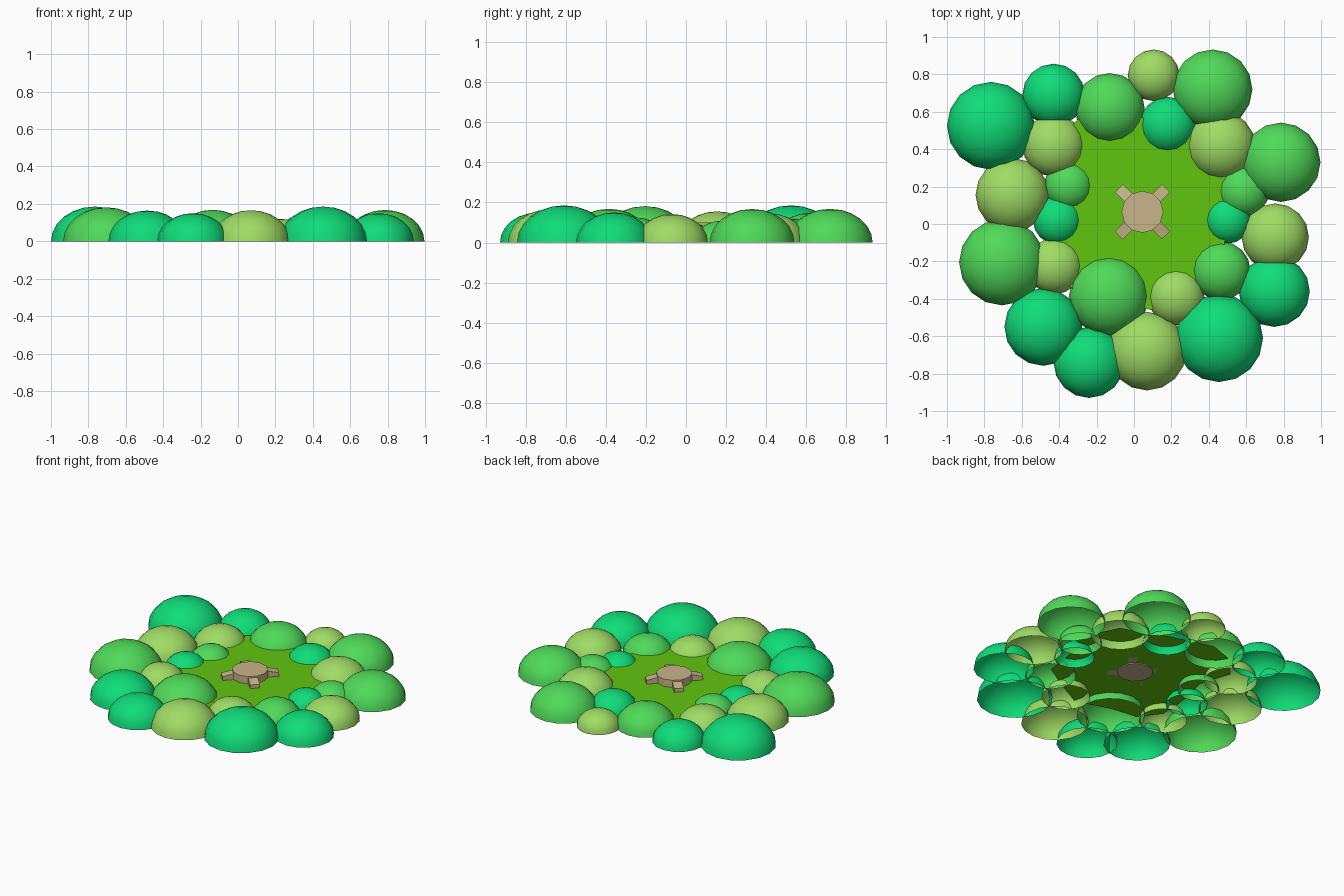
import bpy, bmesh, math
from mathutils import Vector

if "Cube" in bpy.data.objects:
    bpy.data.objects.remove(bpy.data.objects["Cube"])


def material(name, rgb):
    m = bpy.data.materials.new(name)
    m.diffuse_color = (*rgb, 1)
    m.use_nodes = True
    m.node_tree.nodes["Principled BSDF"].inputs["Base Color"].default_value = m.diffuse_color
    return m


TEAL = material("teal_leaf", (0.005, 0.72, 0.19))
GREEN = material("green_leaf", (0.08, 0.70, 0.10))
LIME = material("lime_leaf", (0.35, 0.72, 0.13))
GRASS = material("grass", (0.12, 0.56, 0.005))
WOOD = material("wood", (0.58, 0.46, 0.26))


def finish(name, bm, mat, smooth=False):
    me = bpy.data.meshes.new(name)
    bm.to_mesh(me)
    bm.free()
    for p in me.polygons:
        p.use_smooth = smooth
    me.materials.append(mat)
    ob = bpy.data.objects.new(name, me)
    bpy.context.collection.objects.link(ob)
    return ob


# Bush: flattened open-bottomed half sphere
def bush(name, x, y, r, mat):
    bm = bmesh.new()
    bmesh.ops.create_uvsphere(bm, u_segments=16, v_segments=12, radius=1)
    bmesh.ops.delete(bm, geom=[v for v in bm.verts if v.co.z < -0.01], context='VERTS')
    for v in bm.verts:
        v.co = Vector((x + v.co.x * r, y + v.co.y * r, v.co.z * r * 0.79))
    finish(name, bm, mat, True)


# Bushes as (x, y, radius), grouped by leaf colour
teal = [(-.765, .525, .235), (-.43, .69, .167), (.18, .53, .15), (.50, .02, .125),
        (.75, -.36, .19), (.455, -.61, .235), (-.24, -.74, .19), (-.485, -.55, .208),
        (-.41, .02, .13)]
green = [(-.13, .62, .187), (.42, .72, .213), (.785, .33, .212), (.585, .175, .137),
         (.465, -.25, .158), (-.135, -.385, .213), (-.705, -.205, .23), (-.35, .205, .13)]
lime = [(.105, .795, .138), (.465, .42, .183), (.755, -.07, .18), (.225, -.39, .152),
        (.07, -.68, .21), (-.425, -.225, .15), (-.65, .155, .197), (-.43, .42, .167)]
for label, spots, mat in (("teal", teal, TEAL), ("green", green, GREEN), ("lime", lime, LIME)):
    for i, (x, y, r) in enumerate(spots):
        bush(f"{label}_bush_{i + 1}", x, y, r, mat)

# Clearing: flat grass whose corners run in under the inner bushes
GROUND_Z = 0.05
edge = [(-.43, .42), (-.30, .56), (-.13, .62), (.18, .53), (.33, .47), (.465, .42),
        (.585, .175), (.50, .02), (.465, -.25), (.225, -.39), (.09, -.46), (-.135, -.385),
        (-.32, -.36), (-.425, -.225), (-.41, .02), (-.36, .205)]
bm = bmesh.new()
f = bm.faces.new([bm.verts.new((x, y, GROUND_Z)) for x, y in edge])
bm.normal_update()
if f.normal.z < 0:
    f.normal_flip()
bmesh.ops.triangulate(bm, faces=[f])
finish("clearing", bm, GRASS)

# Stump
CX, CY, TOP = 0.045, 0.065, 0.10
bm = bmesh.new()
bmesh.ops.create_cone(bm, cap_ends=True, segments=12, radius1=0.112, radius2=0.112,
                      depth=TOP - GROUND_Z + 0.006)
bmesh.ops.translate(bm, verts=bm.verts, vec=(CX, CY, (TOP + GROUND_Z - 0.006) / 2))
finish("stump", bm, WOOD)

# Roots: four diagonal wedges sloping away from the stump
profile = [(.08, GROUND_Z), (.178, GROUND_Z), (.178, .075), (.08, TOP - .004)]
for i in range(4):
    a = math.radians(45 + 90 * i)
    out, side = Vector((math.cos(a), math.sin(a), 0)), Vector((-math.sin(a), math.cos(a), 0))
    bm = bmesh.new()
    rows = [[bm.verts.new(Vector((CX, CY, z)) + out * d + side * s) for d, z in profile]
            for s in (-.03, .03)]
    bm.faces.new(rows[0])
    bm.faces.new(rows[1][::-1])
    for k in range(4):
        n = (k + 1) % 4
        bm.faces.new((rows[0][k], rows[1][k], rows[1][n], rows[0][n]))
    bmesh.ops.recalc_face_normals(bm, faces=bm.faces)
    finish(f"root_{i + 1}", bm, WOOD)
